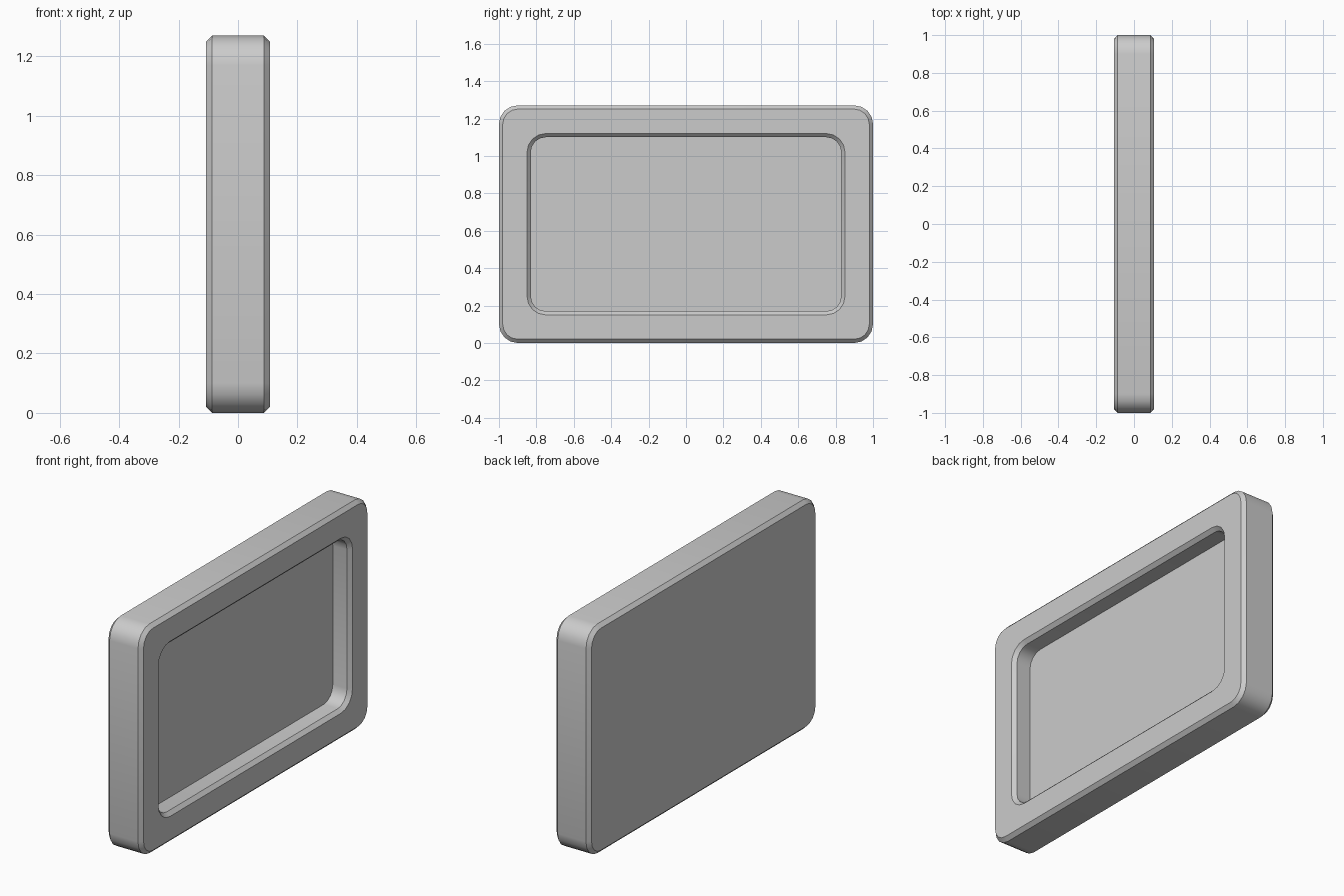
import bpy, bmesh
from math import sin, cos, pi

if "Cube" in bpy.data.objects:
    bpy.data.objects.remove(bpy.data.objects["Cube"])

HY, HZ, HX = 1.0, 0.635, 0.107     # half sizes of the slab
R, C, SEG = 0.1, 0.02, 4           # corner radius, chamfer, corner segments
FRAME = 0.15                       # width of the raised border

bm = bmesh.new()


def ring(x, inset, r):
    """Rounded rectangle of vertices in the YZ plane."""
    a, b = HY - inset - r, HZ - inset - r
    verts = []
    for q, (sy, sz) in enumerate([(1, 1), (-1, 1), (-1, -1), (1, -1)]):
        for i in range(SEG + 1):
            t = (q + i / SEG) * pi / 2
            verts.append(bm.verts.new((x, sy * a + r * cos(t), HZ + sz * b + r * sin(t))))
    return verts


# Back face, outer wall, front border, then recess wall down to the floor
rings = [
    ring(-HX, C, R - C),
    ring(-HX + C, 0, R),
    ring(HX - C, 0, R),
    ring(HX, C, R - C),
    ring(HX, FRAME, R),
    ring(HX - C, FRAME + C, R - C),
    ring(0, FRAME + C, R - C),
]
for p, q in zip(rings, rings[1:]):
    for i in range(len(p)):
        j = (i + 1) % len(p)
        bm.faces.new((p[i], p[j], q[j], q[i]))
bm.faces.new(rings[0])
bm.faces.new(rings[-1])
bmesh.ops.recalc_face_normals(bm, faces=bm.faces)

mesh = bpy.data.meshes.new("recessed_panel")
bm.to_mesh(mesh)
bm.free()
panel = bpy.data.objects.new("recessed_panel", mesh)
bpy.context.collection.objects.link(panel)

# Smooth the round corners, keep chamfers crisp
bpy.context.view_layer.objects.active = panel
panel.select_set(True)
bpy.ops.object.shade_smooth_by_angle(angle=pi / 6)
